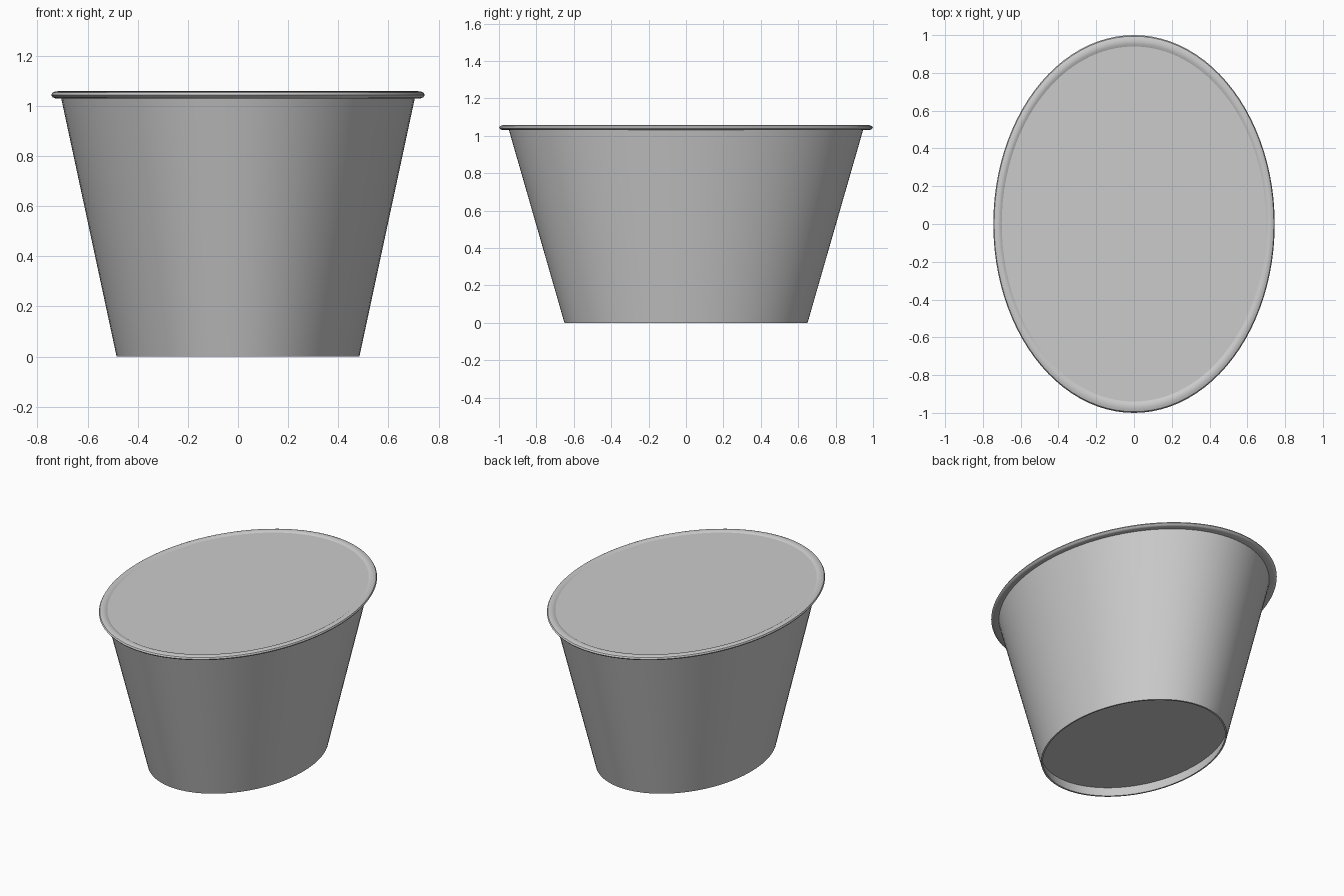
import bpy, math

cube = bpy.data.objects.get("Cube")
if cube:
    bpy.data.objects.remove(cube, do_unlink=True)

SEGMENTS = 96
WIDTH_RATIO = 0.745  # oval: x radius as a share of the y radius

grey = bpy.data.materials.new("light_grey")
grey.use_nodes = True
color = (0.6, 0.6, 0.6, 1)
grey.diffuse_color = color
grey.node_tree.nodes["Principled BSDF"].inputs["Base Color"].default_value = color


def oval_lathe(name, profile, closed=False):
    """Sweep (radius, z) points around an oval; one point makes a flat disc."""
    verts, faces = [], []
    for r, z in profile:
        for i in range(SEGMENTS):
            a = math.tau * i / SEGMENTS
            verts.append((r * WIDTH_RATIO * math.cos(a), r * math.sin(a), z))
    n = len(profile)
    if n == 1:
        faces.append(tuple(range(SEGMENTS)))
    for k in range(n if closed else n - 1):
        low, high = k * SEGMENTS, (k + 1) % n * SEGMENTS
        for i in range(SEGMENTS):
            j = (i + 1) % SEGMENTS
            faces.append((low + i, low + j, high + j, high + i))
    mesh = bpy.data.meshes.new(name)
    mesh.from_pydata(verts, [], faces)
    mesh.materials.append(grey)
    mesh.update()
    obj = bpy.data.objects.new(name, mesh)
    bpy.context.collection.objects.link(obj)
    bpy.ops.object.select_all(action="DESELECT")
    obj.select_set(True)
    bpy.context.view_layer.objects.active = obj
    bpy.ops.object.shade_smooth_by_angle(angle=math.radians(35))
    return obj


# Tapered wall with a thin foot that turns up to the recessed base
oval_lathe("tub_wall", [(0.655, 0.065), (0.638, 0), (0.65, 0), (0.948, 1.035)])

# Recessed base, facing down
base = oval_lathe("tub_base", [(0.656, 0.065)])
base.data.flip_normals()

# Rolled rim around the top, meeting the cover
oval_lathe("rolled_rim", [
    (0.94, 1.03), (0.98, 1.03), (0.992, 1.034), (1.0, 1.043), (0.994, 1.052),
    (0.98, 1.057), (0.965, 1.058), (0.953, 1.056), (0.94, 1.05)], closed=True)

# Flat cover
oval_lathe("top_cover", [(0.941, 1.05)])
